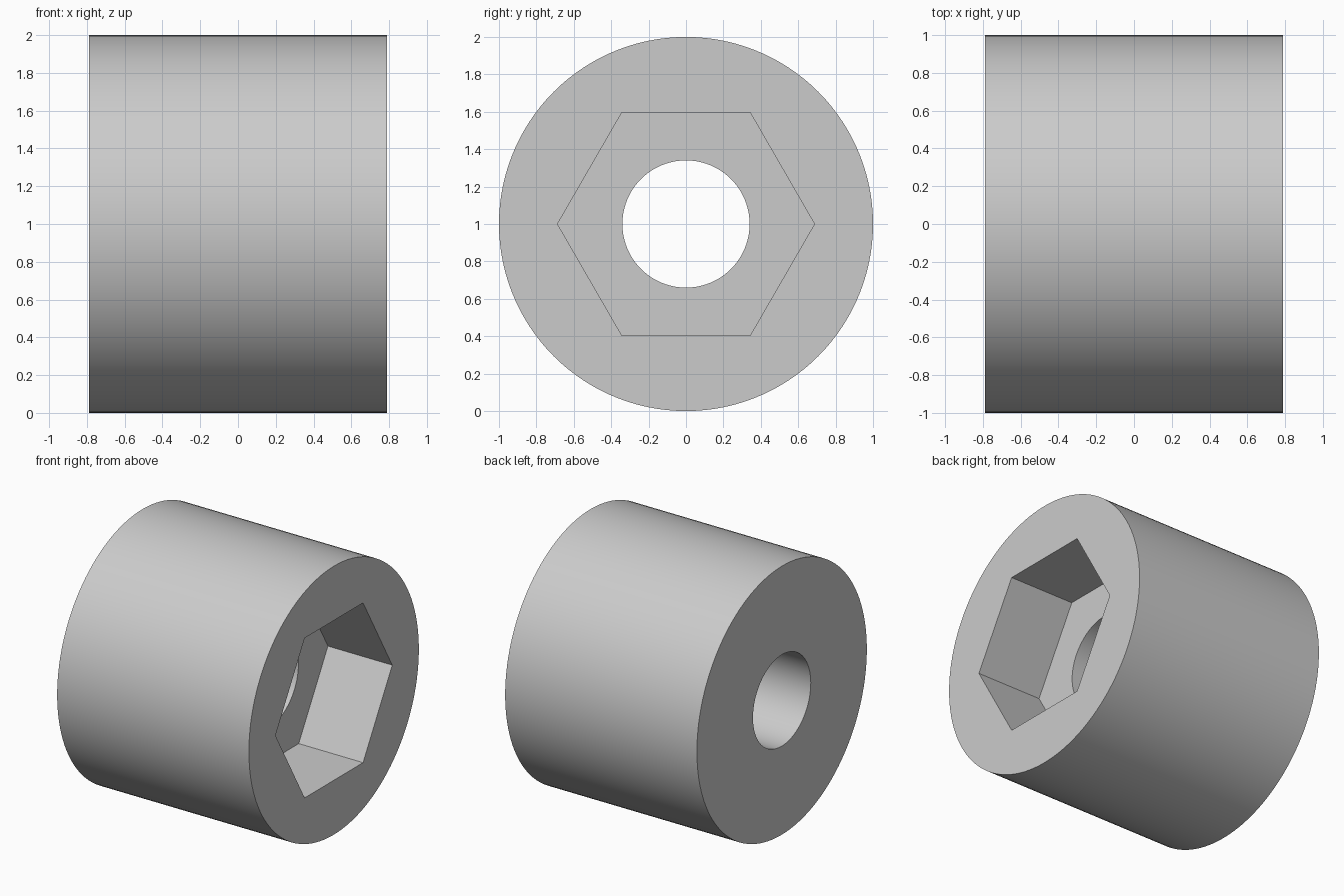
import bpy, bmesh
from math import cos, sin, pi, radians

cube = bpy.data.objects.get("Cube")
if cube:
    bpy.data.objects.remove(cube)

SEGMENTS = 120          # multiple of six, so hexagon corners land on vertices
HALF_LENGTH = 0.79
OUTER_RADIUS = 1.0
BORE_RADIUS = 0.34
HEX_APOTHEM = 0.595
SOCKET_FLOOR = HALF_LENGTH - 0.53


def round_radius(angle, radius):
    return radius


def hex_radius(angle, apothem):
    return apothem / cos(angle % (pi / 3) - pi / 6)


def add_ring(bm, x, size, shape):
    ring = []
    for i in range(SEGMENTS):
        angle = 2 * pi * i / SEGMENTS
        r = shape(angle, size)
        ring.append(bm.verts.new((x, r * cos(angle), 1 + r * sin(angle))))
    return ring


# Plain grey metal
grey = bpy.data.materials.new("light_grey")
grey.use_nodes = True
colour = (0.6, 0.6, 0.6, 1)
grey.diffuse_color = colour
grey.node_tree.nodes["Principled BSDF"].inputs["Base Color"].default_value = colour

# Closed loop of rings: outer wall, socket end, hexagon wall, socket floor, bore
bm = bmesh.new()
rings = [add_ring(bm, *spec) for spec in (
    (-HALF_LENGTH, OUTER_RADIUS, round_radius),
    (HALF_LENGTH, OUTER_RADIUS, round_radius),
    (HALF_LENGTH, HEX_APOTHEM, hex_radius),
    (SOCKET_FLOOR, HEX_APOTHEM, hex_radius),
    (SOCKET_FLOOR, BORE_RADIUS, round_radius),
    (-HALF_LENGTH, BORE_RADIUS, round_radius),
)]
for a, b in zip(rings, rings[1:] + rings[:1]):
    for i in range(SEGMENTS):
        j = (i + 1) % SEGMENTS
        bm.faces.new((a[i], a[j], b[j], b[i]))
bmesh.ops.recalc_face_normals(bm, faces=bm.faces)

mesh = bpy.data.meshes.new("hex_socket_bushing")
bm.to_mesh(mesh)
bm.free()
mesh.materials.append(grey)
bushing = bpy.data.objects.new("hex_socket_bushing", mesh)
bpy.context.collection.objects.link(bushing)

# Smooth round walls, crisp rims and hexagon corners
bpy.ops.object.select_all(action="DESELECT")
bushing.select_set(True)
bpy.context.view_layer.objects.active = bushing
bpy.ops.object.shade_smooth_by_angle(angle=radians(30))
